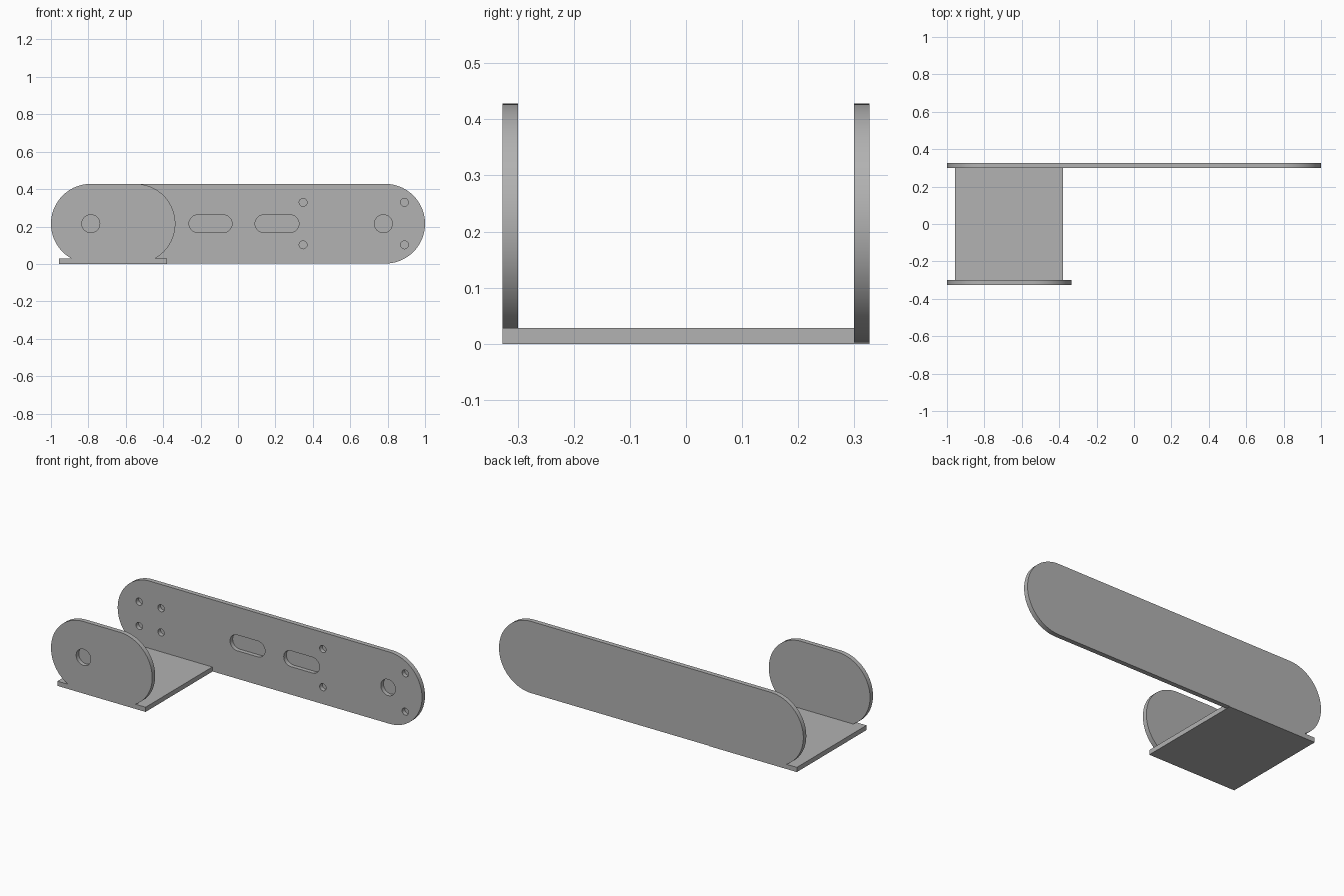
import bpy, bmesh, math

cube = bpy.data.objects.get("Cube")
if cube:
    bpy.data.objects.remove(cube, do_unlink=True)

T = 0.028        # sheet thickness
OUT = 0.327      # outer face distance in y
R = 0.213        # plate end radius
MID = 0.215      # plate centre height
DEPTH = 0.025    # recess depth

steel = bpy.data.materials.new("plain grey metal")
steel.use_nodes = True
GREY = (0.445, 0.445, 0.445, 1)
steel.diffuse_color = GREY
steel.node_tree.nodes["Principled BSDF"].inputs["Base Color"].default_value = GREY


def make_object(name, bm):
    bmesh.ops.recalc_face_normals(bm, faces=bm.faces)
    mesh = bpy.data.meshes.new(name)
    bm.to_mesh(mesh)
    bm.free()
    mesh.materials.append(steel)
    obj = bpy.data.objects.new(name, mesh)
    bpy.context.collection.objects.link(obj)
    return obj


def add_stadium(bm, x0, x1, z, r, y0, y1, seg=32):
    """Rounded bar between arc centres x0 and x1, extruded along y."""
    pts = []
    for cx, start in ((x1, -math.pi / 2), (x0, math.pi / 2)):
        for i in range(seg + 1):
            a = start + math.pi * i / seg
            pts.append((cx + r * math.cos(a), y0, z + r * math.sin(a)))
    verts = [bm.verts.new(p) for p in pts]
    bmesh.ops.remove_doubles(bm, verts=verts, dist=1e-5) if x0 == x1 else None
    face = bm.faces.new([v for v in verts if v.is_valid])
    ext = bmesh.ops.extrude_face_region(bm, geom=[face])
    moved = [g for g in ext["geom"] if isinstance(g, bmesh.types.BMVert)]
    bmesh.ops.translate(bm, verts=moved, vec=(0, y1 - y0, 0))


def cut(obj, cutter):
    mod = obj.modifiers.new("cut", "BOOLEAN")
    mod.operation = "DIFFERENCE"
    mod.solver = "EXACT"
    mod.object = cutter
    bpy.context.view_layer.objects.active = obj
    bpy.ops.object.modifier_apply(modifier=mod.name)


def make_plate(name, x0, x1, front, recesses):
    """Round-ended plate with blind recesses in its front face."""
    bm = bmesh.new()
    add_stadium(bm, x0, x1, MID, R, front, front + T, 48)
    plate = make_object(name, bm)
    bm = bmesh.new()
    for a, b, z, r in recesses:
        add_stadium(bm, a, b, z, r, front - 0.05, front + DEPTH, 16)
    cutter = make_object(name + "_cutter", bm)
    cut(plate, cutter)
    bpy.data.objects.remove(cutter, do_unlink=True)
    return plate


def hole(x, z, r):
    return (x, x, z, r)


# Base sheet joining the two plates
bm = bmesh.new()
bmesh.ops.create_cube(bm, size=1)
bmesh.ops.scale(bm, verts=bm.verts, vec=(0.579, 2 * OUT, T))
bmesh.ops.translate(bm, verts=bm.verts, vec=(-0.668, 0, T / 2))
base = make_object("base_sheet", bm)

# Long back plate: slots, pivot hole and screw holes
recesses = [(-0.215, -0.079, MID, 0.047), (0.138, 0.279, MID, 0.047),
            hole(0.777, MID, 0.048)]
for x in (0.348, 0.89):
    for z in (0.102, 0.329):
        recesses.append(hole(x, z, 0.021))
for dx in (-0.072, 0.072):
    for dz in (-0.072, 0.072):
        recesses.append(hole(-0.787 + dx, MID + dz, 0.021))
back = make_plate("long_back_plate", -1 + R, 1 - R, OUT - T, recesses)

# Short front plate with one pivot hole
front = make_plate("short_front_plate", -1 + R, -0.335 - R, -OUT,
                   [hole(-0.787, MID, 0.048)])

# Trim both plates where the base sheet passes through, then shade
for obj in (back, front):
    cut(obj, base)
    bpy.ops.object.select_all(action="DESELECT")
    obj.select_set(True)
    bpy.context.view_layer.objects.active = obj
    bpy.ops.object.shade_smooth_by_angle(angle=math.radians(30))
